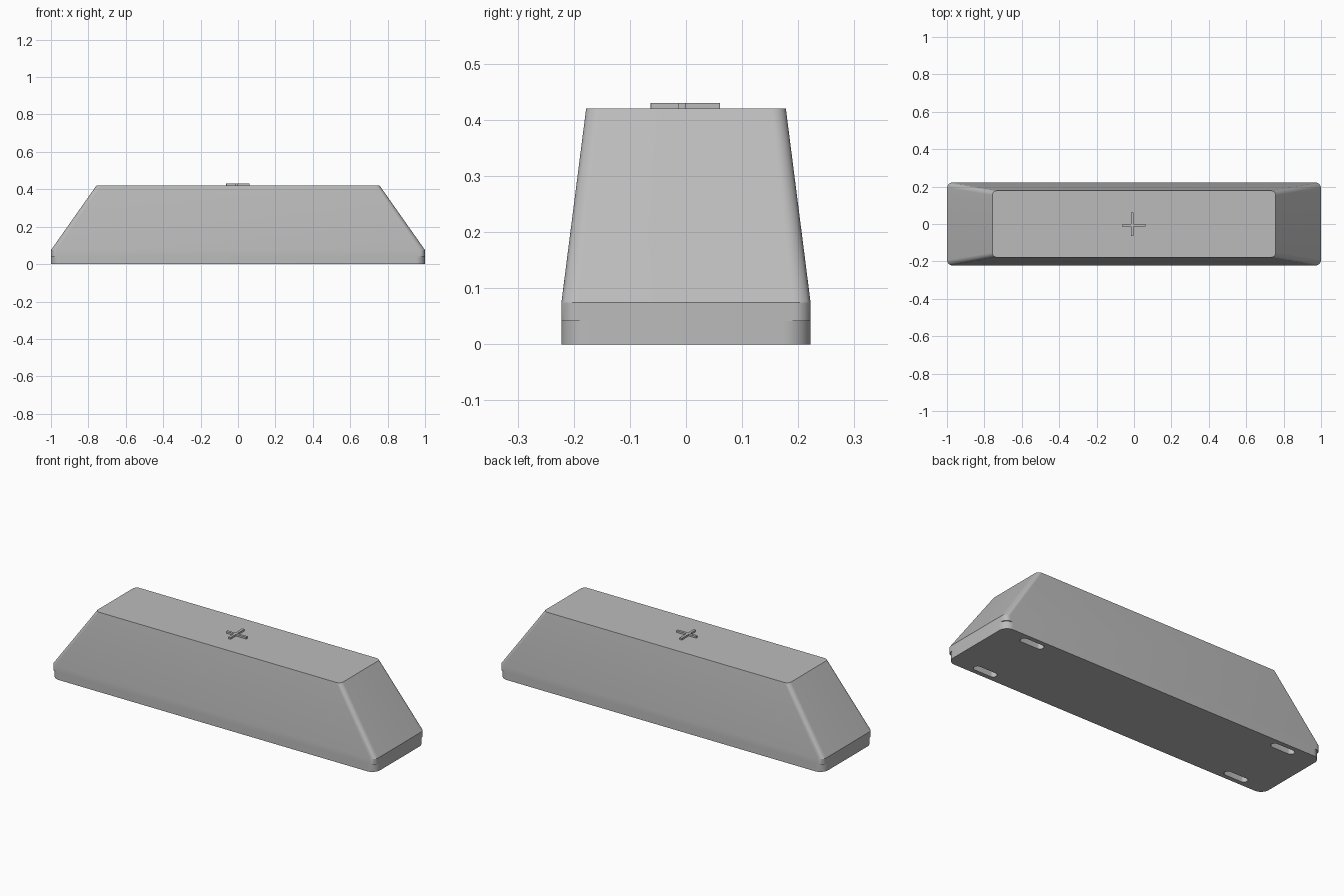
import bpy, bmesh, math

if "Cube" in bpy.data.objects:
    bpy.data.objects.remove(bpy.data.objects["Cube"])

grey = bpy.data.materials.new("plain grey")
grey.diffuse_color = (0.5, 0.5, 0.5, 1)
grey.use_nodes = True
grey.node_tree.nodes["Principled BSDF"].inputs["Base Color"].default_value = grey.diffuse_color


def rounded_rect(hx, hy, r, steps=10):
    """Outline of a rectangle with rounded corners, anticlockwise."""
    pts = []
    for k, (sx, sy) in enumerate([(1, 1), (-1, 1), (-1, -1), (1, -1)]):
        for i in range(steps + 1):
            a = math.radians(90 * k + 90 * i / steps)
            pts.append((sx * (hx - r) + r * math.cos(a), sy * (hy - r) + r * math.sin(a)))
    return pts


def loft(name, sections, at=(0, 0)):
    """Closed solid through sections of (z, half x, half y, corner radius)."""
    bm = bmesh.new()
    rings = [[bm.verts.new((x + at[0], y + at[1], z)) for x, y in rounded_rect(hx, hy, r)]
             for z, hx, hy, r in sections]
    n = len(rings[0])
    for low, high in zip(rings, rings[1:]):
        for i in range(n):
            j = (i + 1) % n
            bm.faces.new((low[i], low[j], high[j], high[i]))
    bm.faces.new(rings[0][::-1])
    bm.faces.new(rings[-1])
    mesh = bpy.data.meshes.new(name)
    bm.to_mesh(mesh)
    bm.free()
    mesh.materials.append(grey)
    obj = bpy.data.objects.new(name, mesh)
    bpy.context.collection.objects.link(obj)
    return obj


def smooth(obj):
    bpy.ops.object.select_all(action='DESELECT')
    obj.select_set(True)
    bpy.context.view_layer.objects.active = obj
    bpy.ops.object.shade_smooth_by_angle(angle=math.radians(25))


# Tapered key cap
cap = loft("key_cap", [(0.042, 1.0, 0.222, 0.03), (0.075, 1.0, 0.222, 0.03),
                       (0.42, 0.757, 0.178, 0.025)])
smooth(cap)

# Base plate with softer corners and four slots underneath
base = loft("base_plate", [(0, 1.0, 0.222, 0.048), (0.042, 1.0, 0.222, 0.048)])
for sx in (-1, 1):
    for sy in (-1, 1):
        cutter = loft("slot_cutter", [(-0.02, 0.07, 0.02, 0.0199), (0.04, 0.07, 0.02, 0.0199)],
                      (sx * 0.795, sy * 0.177))
        cutter.hide_render = True
        mod = base.modifiers.new("slot", 'BOOLEAN')
        mod.operation = 'DIFFERENCE'
        mod.solver = 'EXACT'
        mod.object = cutter
        bpy.context.view_layer.objects.active = base
        bpy.ops.object.modifier_apply(modifier=mod.name)
        bpy.data.objects.remove(cutter)
smooth(base)

# Thin raised plus mark on top, its bars slightly off centre
for name, hx, hy, at in [("plus_bar_long", 0.062, 0.007, (-0.001, -0.0075)),
                         ("plus_bar_cross", 0.007, 0.062, (-0.0095, -0.001))]:
    smooth(loft(name, [(0.42, hx, hy, 0.002), (0.43, hx, hy, 0.002)], at))
